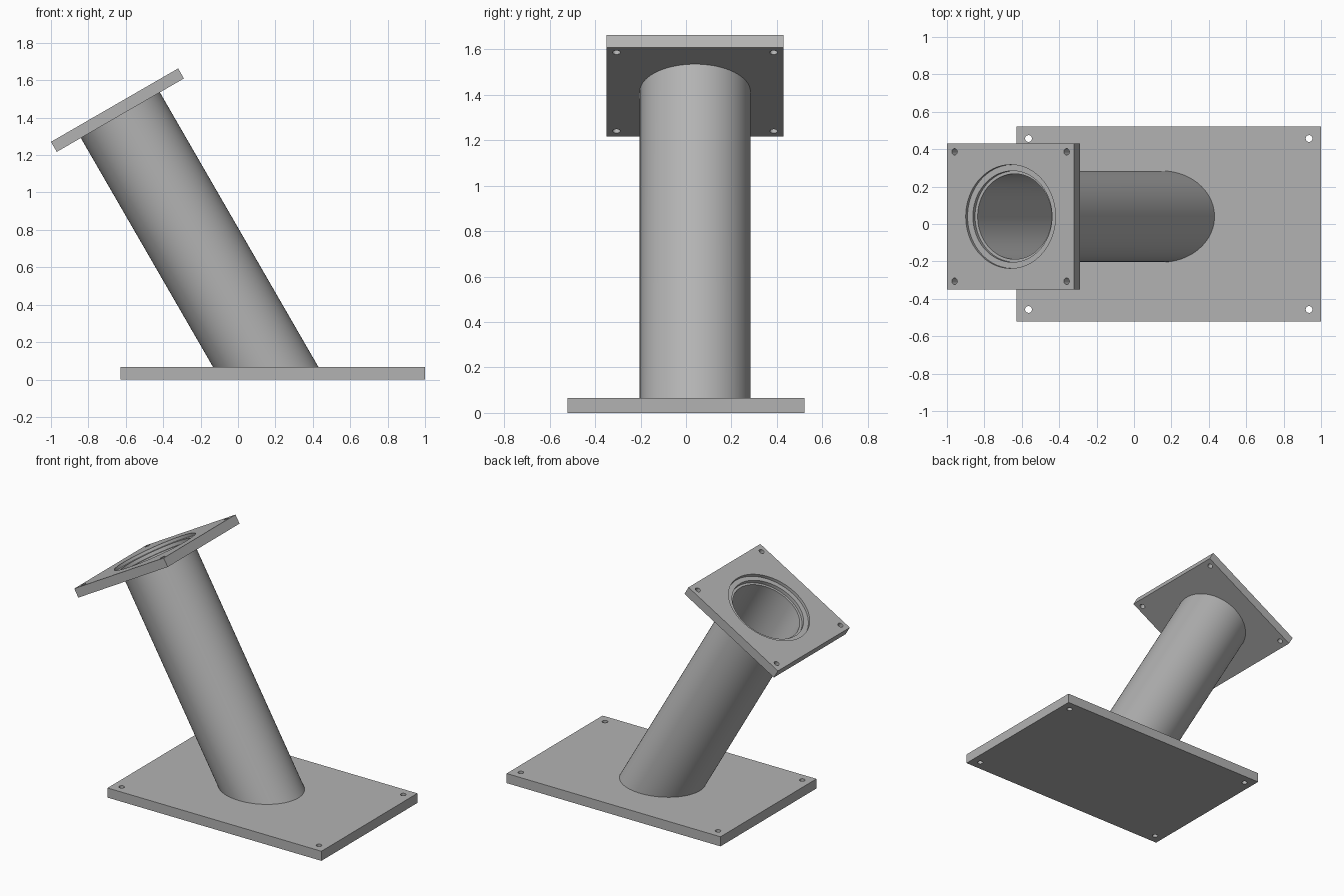
import bpy, bmesh, math
from mathutils import Matrix, Vector

if "Cube" in bpy.data.objects:
    bpy.data.objects.remove(bpy.data.objects["Cube"])

GREY = (0.45, 0.45, 0.45, 1)
steel = bpy.data.materials.new("grey steel")
steel.use_nodes = True
steel.diffuse_color = GREY
steel.node_tree.nodes["Principled BSDF"].inputs["Base Color"].default_value = GREY

TILT = math.radians(30)
BASE_TOP = 0.066
FLANGE_T = 0.062
OUTER_R, INNER_R = 0.244, 0.228
# Flange frame: origin at the centre of its upper face, local z along the tube
flange_frame = Matrix.Translation((-0.66, 0.04, 1.467)) @ Matrix.Rotation(-TILT, 4, "Y")


def make_object(name, bm):
    bmesh.ops.recalc_face_normals(bm, faces=bm.faces)
    mesh = bpy.data.meshes.new(name)
    bm.to_mesh(mesh)
    bm.free()
    mesh.materials.append(steel)
    obj = bpy.data.objects.new(name, mesh)
    bpy.context.collection.objects.link(obj)
    return obj


def smooth(obj):
    bpy.ops.object.select_all(action="DESELECT")
    obj.select_set(True)
    bpy.context.view_layer.objects.active = obj
    bpy.ops.object.shade_smooth_by_angle(angle=math.radians(30))


def drill(plate, x, y, radius, bottom, top, segments=32):
    """Cut a vertical round hole through the plate in its local frame."""
    bm = bmesh.new()
    bmesh.ops.create_cone(bm, cap_ends=True, segments=segments, radius1=radius,
                          radius2=radius, depth=top - bottom,
                          matrix=Matrix.Translation((x, y, (top + bottom) / 2)))
    cutter = make_object("hole_cutter", bm)
    cutter.hide_render = True
    mod = plate.modifiers.new("hole", "BOOLEAN")
    mod.operation, mod.solver, mod.object = "DIFFERENCE", "EXACT", cutter
    bpy.context.view_layer.objects.active = plate
    bpy.ops.object.modifier_apply(modifier=mod.name)
    bpy.data.objects.remove(cutter)


def make_plate(name, length, width, thickness, bolt_x, bolt_y, bolt_r):
    """Plate with its upper face at local z = 0 and a bolt hole in each corner."""
    bm = bmesh.new()
    bmesh.ops.create_cube(bm, size=1, matrix=Matrix.Translation((0, 0, -thickness / 2))
                          @ Matrix.Diagonal((length, width, thickness, 1)))
    plate = make_object(name, bm)
    for sx in (-1, 1):
        for sy in (-1, 1):
            drill(plate, sx * bolt_x, sy * bolt_y, bolt_r, -thickness - 0.1, 0.1)
    return plate


# Base plate
base = make_plate("base_plate", 1.626, 1.042, BASE_TOP, 0.75, 0.457, 0.018)
base.location = (0.186, 0, BASE_TOP)
smooth(base)

# Tilted flange with a stepped central opening
flange = make_plate("top_flange", 0.785, 0.78, FLANGE_T, 0.346, 0.346, 0.017)
drill(flange, 0, 0, 0.277, -0.02, 0.1, 96)
drill(flange, 0, 0, OUTER_R, -0.2, 0.1, 96)
flange.matrix_world = flange_frame
smooth(flange)

# Hollow tube, square at the flange and mitred where it meets the base
bm = bmesh.new()
axis = flange_frame.to_3x3() @ Vector((0, 0, 1))
SEGMENTS = 96


def ring(radius, mitred):
    verts = []
    for i in range(SEGMENTS):
        a = 2 * math.pi * i / SEGMENTS
        p = flange_frame @ Vector((radius * math.cos(a), radius * math.sin(a), -0.043))
        if mitred:
            p -= axis * ((p.z - BASE_TOP + 0.003) / axis.z)
        verts.append(bm.verts.new(p))
    return verts


rings = [ring(OUTER_R, True), ring(OUTER_R, False), ring(INNER_R, False), ring(INNER_R, True)]
for k, lower in enumerate(rings):
    upper = rings[(k + 1) % len(rings)]
    for i in range(SEGMENTS):
        j = (i + 1) % SEGMENTS
        bm.faces.new((lower[i], lower[j], upper[j], upper[i]))
smooth(make_object("tilted_tube", bm))
